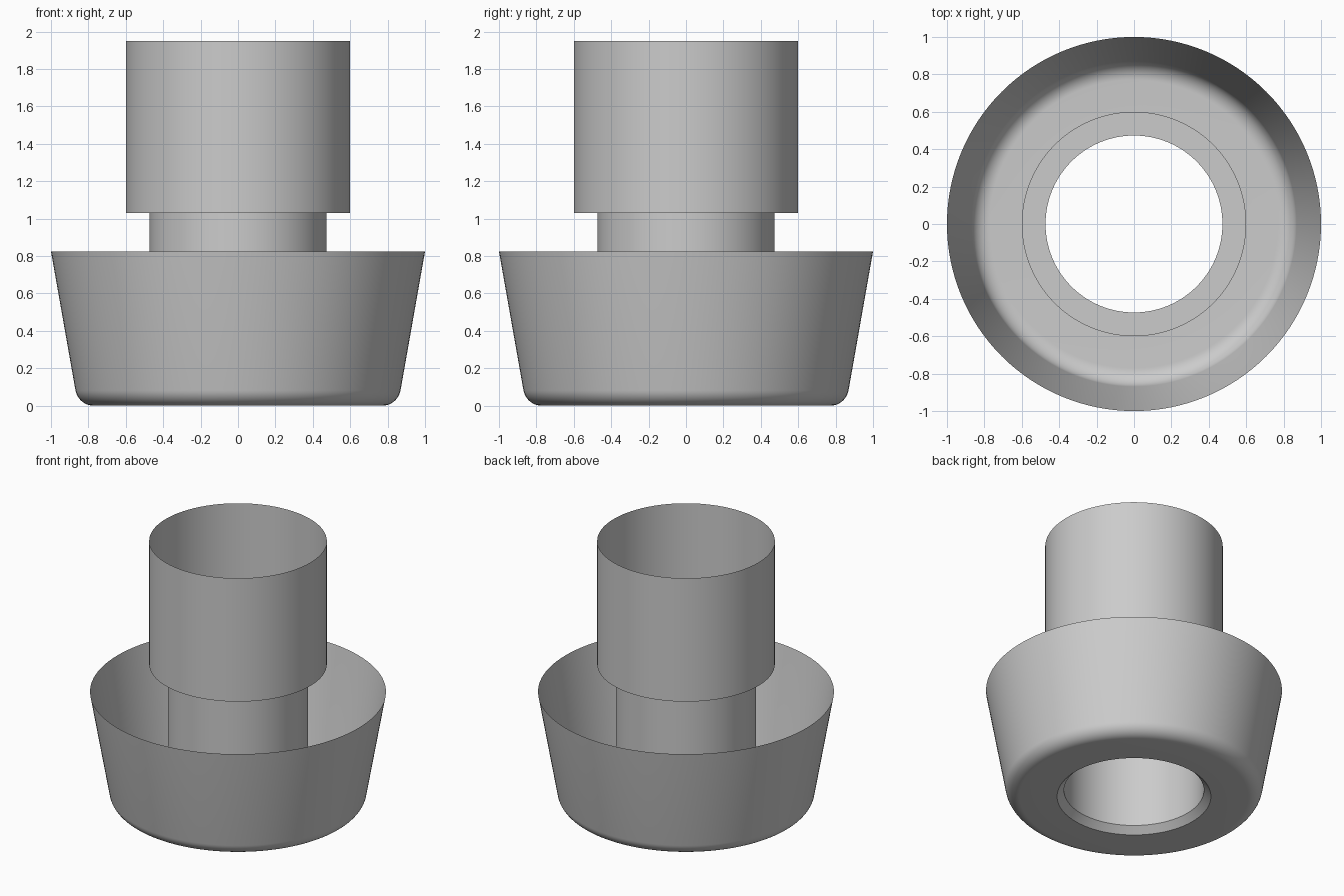
import bpy
import bmesh
from math import sin, cos, pi, radians, tan

cube = bpy.data.objects.get("Cube")
if cube:
    bpy.data.objects.remove(cube, do_unlink=True)

SEGMENTS = 128

grey = bpy.data.materials.new("plain_grey")
grey.use_nodes = True
colour = (0.6, 0.6, 0.6, 1)
grey.diffuse_color = colour
grey.node_tree.nodes["Principled BSDF"].inputs["Base Color"].default_value = colour


def revolve(name, profile):
    """Turn an open (radius, height) profile around z into a thin shell."""
    bm = bmesh.new()
    rings = []
    for r, z in profile:
        angles = [2 * pi * j / SEGMENTS for j in range(SEGMENTS)]
        rings.append([bm.verts.new((r * cos(a), r * sin(a), z)) for a in angles])
    for low, high in zip(rings, rings[1:]):
        for j in range(SEGMENTS):
            k = (j + 1) % SEGMENTS
            bm.faces.new((low[j], low[k], high[k], high[j]))
    mesh = bpy.data.meshes.new(name)
    bm.to_mesh(mesh)
    bm.free()
    mesh.materials.append(grey)
    obj = bpy.data.objects.new(name, mesh)
    bpy.context.collection.objects.link(obj)
    bpy.ops.object.select_all(action="DESELECT")
    obj.select_set(True)
    bpy.context.view_layer.objects.active = obj
    bpy.ops.object.shade_smooth_by_angle(angle=radians(30))
    return obj


bore, sleeve_radius, rim = 0.473, 0.6, 1.0
cup_top, step_height, top = 0.825, 1.03, 1.95

# Flared cup: chamfered hole, flat floor, rounded corner, sloping wall
flare = radians(10)
fillet = 0.1
corner = rim - cup_top * tan(flare)
centre = corner - fillet * tan((pi / 2 - flare) / 2)
steps = 12
arc = []
for i in range(steps + 1):
    a = (pi / 2 - flare) * i / steps
    arc.append((centre + fillet * sin(a), fillet * (1 - cos(a))))
revolve("flared_cup", [(bore, 0.047), (0.52, 0)] + arc + [(rim, cup_top)])

# Narrow neck rising from the hole
revolve("neck", [(bore, 0.047), (bore, step_height)])

# Wider open sleeve with its flat step underneath
revolve("upper_sleeve", [(bore, step_height), (sleeve_radius, step_height), (sleeve_radius, top)])
